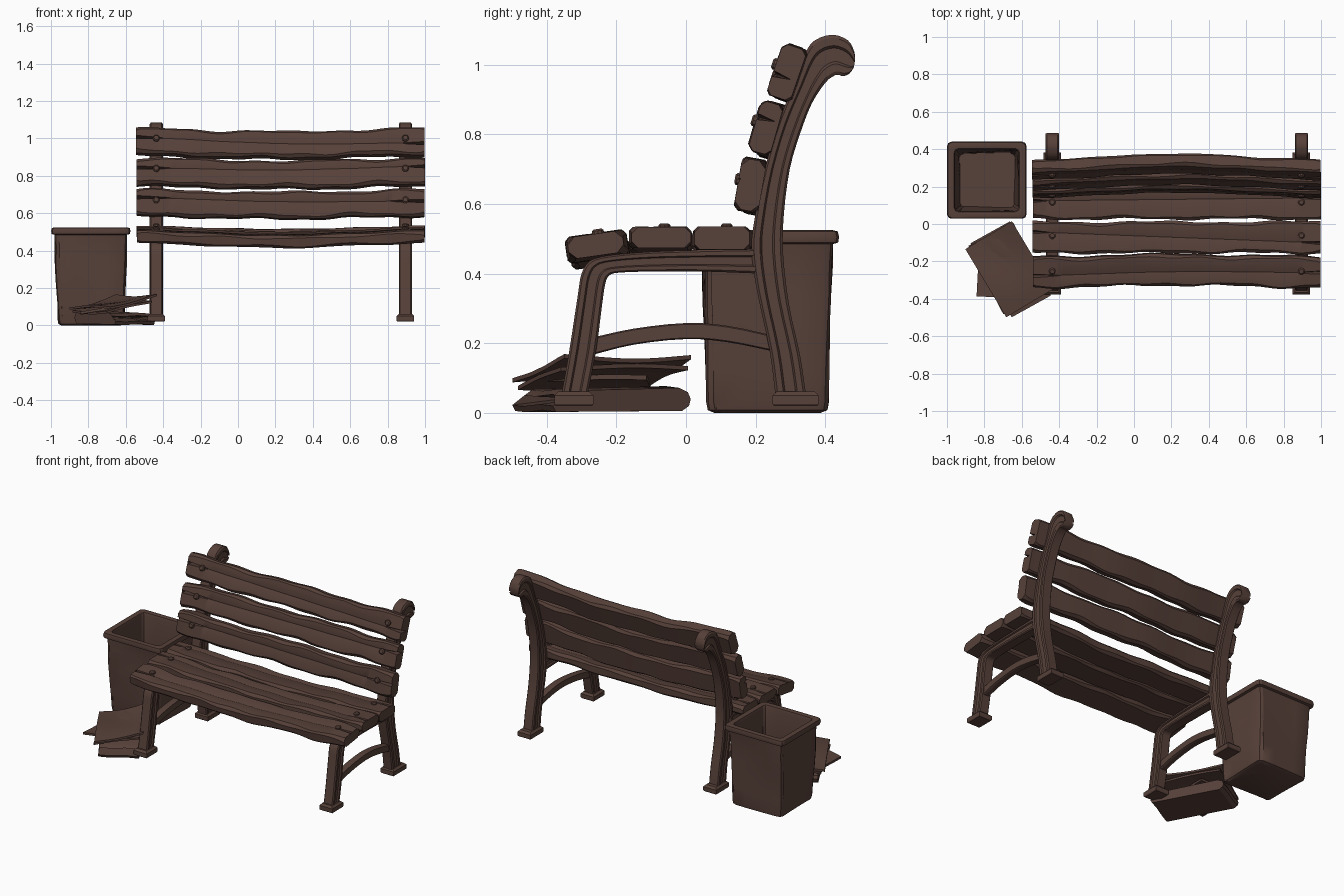
import bpy, bmesh, math, random
from mathutils import Vector

if "Cube" in bpy.data.objects:
    bpy.data.objects.remove(bpy.data.objects["Cube"])

random.seed(4)
brown = bpy.data.materials.new("dark brown")
brown.diffuse_color = (0.095, 0.052, 0.041, 1)
brown.use_nodes = True
brown.node_tree.nodes["Principled BSDF"].inputs["Base Color"].default_value = brown.diffuse_color


def loft(name, rings, angle=32):
    """Skin a list of equal-length closed rings and cap both ends."""
    bm = bmesh.new()
    vs = [[bm.verts.new(p) for p in r] for r in rings]
    n = len(rings[0])
    for a, b in zip(vs, vs[1:]):
        for i in range(n):
            bm.faces.new((a[i], a[(i + 1) % n], b[(i + 1) % n], b[i]))
    caps = [bm.faces.new(vs[0][::-1]), bm.faces.new(vs[-1])]
    bmesh.ops.triangulate(bm, faces=caps)
    bmesh.ops.recalc_face_normals(bm, faces=bm.faces)
    me = bpy.data.meshes.new(name)
    bm.to_mesh(me)
    bm.free()
    me.materials.append(brown)
    ob = bpy.data.objects.new(name, me)
    bpy.context.collection.objects.link(ob)
    bpy.ops.object.select_all(action='DESELECT')
    ob.select_set(True)
    bpy.context.view_layer.objects.active = ob
    bpy.ops.object.shade_smooth_by_angle(angle=math.radians(angle))
    return ob


def spline(pts, sub=3):
    """Catmull-Rom through points of any dimension."""
    p = [Vector(q) for q in pts]
    p = [2 * p[0] - p[1]] + p + [2 * p[-1] - p[-2]]
    out = []
    for a, b, c, d in zip(p, p[1:], p[2:], p[3:]):
        for k in range(sub):
            t = k / sub
            out.append(0.5 * (2 * b + (c - a) * t + (2 * a - 5 * b + 4 * c - d) * t * t
                              + (3 * b - a - 3 * c + d) * t ** 3))
    return out + [p[-2]]


def bar(name, x, h, stations, groove=0.008):
    """Cast iron bar: each station is (y, z, y, z) for its two edges; the sides are grooved."""
    side = [(0, h - .006), (.08, h), (.27, h), (.33, h - groove), (.67, h - groove),
            (.73, h), (.92, h), (1, h - .006)]
    sec = side + [(u, -w) for u, w in reversed(side)]
    rings = [[(x + w, s[0] + (s[2] - s[0]) * u, s[1] + (s[3] - s[1]) * u) for u, w in sec]
             for s in spline(stations)]
    return loft(name, rings)


def foot(name, x, y0, y1):
    rings = []
    for z, g in ((.02, .004), (.026, 0), (.05, 0), (.062, .012)):
        rings.append([(x + sx * (.047 - g), (y0 + g) if sy < 0 else (y1 - g), z)
                      for sx, sy in ((-1, -1), (1, -1), (1, 1), (-1, 1))])
    loft(name, rings)


# Iron end frames: scrolled back post, front leg with seat rail, arched stretcher, feet
back = [(.257, .05, .345, .05), (.24, .18, .327, .168), (.203, .355, .296, .31),
        (.188, .47, .279, .456), (.197, .557, .281, .57), (.226, .70, .298, .70),
        (.269, .845, .327, .80), (.318, .96, .361, .888), (.344, 1.035, .40, .948),
        (.37, 1.07, .425, .968), (.42, 1.086, .437, .971), (.465, 1.07, .452, .967),
        (.484, 1.035, .470, .975), (.485, 1.01, .482, .992)]
leg = [(-.358, .05, -.283, .05), (-.335, .18, -.258, .18), (-.312, .33, -.241, .31),
       (-.30, .40, -.232, .37), (-.275, .437, -.22, .395), (-.22, .452, -.19, .403),
       (-.1, .463, -.1, .406), (.05, .468, .05, .406), (.215, .472, .215, .40)]
brace = [(-.275, .215, -.275, .165), (-.15, .242, -.15, .196), (0, .258, 0, .212),
         (.12, .25, .12, .203), (.26, .22, .26, .175)]
for tag, x in (("left", -.437), ("right", .895)):
    bar(tag + "_back_post", x, .035, back)
    bar(tag + "_front_leg", x, .034, leg)
    bar(tag + "_stretcher", x, .022, brace, 0)
    foot(tag + "_front_foot", x, -.378, -.266)
    foot(tag + "_back_foot", x, .249, .381)


def plank(name, cy, cz, ang, w, t, bow_y, bow_z):
    """Worn board along x, bowed in the middle, with a split running in from each end."""
    a = math.radians(ang)
    wd, nd = (math.cos(a), math.sin(a)), (-math.sin(a), math.cos(a))
    ph = [random.uniform(0, 6.28) for _ in range(8)]
    split = [random.uniform(-.22, .22) for _ in range(2)]
    long = [random.uniform(.07, .2) for _ in range(2)]
    rings, n = [], 44
    for i in range(n + 1):
        s = i / n
        s = s + .06 * math.sin(2 * math.pi * s) * -1       # denser near the ends
        x = -.543 + 1.541 * s
        bow = math.sin(math.pi * s) ** 1.5
        e = 0 if s < .5 else 1
        d = min(s, 1 - s) * 1.54
        deep = max(0, 1 - d / long[e]) * t * .75 + .0015
        gap = .003 + .006 * max(0, 1 - d / long[e])
        g = (split[0] * (1 - s) + split[1] * s) * w
        c = .013 + .004 * math.sin(23 * s + ph[0])
        if i in (0, n):
            c += .005
        lo = -w / 2 + .005 * math.sin(17 * s + ph[1]) + .003 * math.sin(41 * s + ph[2])
        hi = w / 2 + .005 * math.sin(14 * s + ph[3]) + .003 * math.sin(37 * s + ph[4])
        top = t / 2 + .002 * math.sin(29 * s + ph[5])
        bot = -t / 2 + .003 * math.sin(19 * s + ph[6])
        sec = [(lo, bot + c), (lo, top - c), (lo + c, top), (g - gap, top), (g, top - deep),
               (g + gap, top), (hi - c, top), (hi, top - c), (hi, bot + c), (hi - c, bot),
               (lo + c, bot)]
        if i in (0, n):
            x += random.uniform(-.002, .002)
        rings.append([(x, cy + bow_y * bow + u * wd[0] + v * nd[0],
                       cz + bow_z * bow + u * wd[1] + v * nd[1]) for u, v in sec])
    loft(name, rings, 28)
    # Bolt heads over each frame
    for k, bx in enumerate((-.437, .895)):
        bolt = []
        for r, v in ((.018, t / 2 - .01), (.018, t / 2 + .006), (.012, t / 2 + .011)):
            bolt.append([(bx + r * math.cos(q * math.pi / 5),
                          cy + wd[0] * (r * math.sin(q * math.pi / 5) + .01) + nd[0] * v,
                          cz + wd[1] * (r * math.sin(q * math.pi / 5) + .01) + nd[1] * v)
                         for q in range(10)])
        loft(f"{name}_bolt_{k + 1}", bolt)


# Back slats and seat slats
plank("back_slat_top", .289, .980, 71, .145, .072, .033, -.018)
plank("back_slat_middle", .230, .820, 74, .148, .070, .03, -.016)
plank("back_slat_bottom", .184, .655, 80, .142, .070, .028, -.014)
plank("seat_slat_front", -.258, .483, 8, .165, .066, .014, -.026)
plank("seat_slat_middle", -.072, .502, 0, .168, .062, .0, -.018)
plank("seat_slat_back", .107, .502, 0, .162, .062, .0, -.016)

# Open square bin: outside wall, rolled rim, inside wall, floor
wall = [(.155, 0), (.170, .008), (.174, .03), (.176, .12), (.180, .22), (.185, .32),
        (.187, .42), (.191, .485), (.206, .489), (.209, .505), (.205, .521), (.19, .525),
        (.172, .521), (.167, .505), (.165, .35), (.155, .18), (.145, .045)]
rings = []
for h, z in wall:
    ring = []
    for k in range(4):
        ca, sa = round(math.cos(k * math.pi / 2)), round(math.sin(k * math.pi / 2))
        r = .022
        for u, v in ((h, -h + r), (h, -h * .45), (h, 0), (h, h * .45), (h, h - r),
                     (h - r * .3, h - r * .3), (h - r, h)):
            dent = .005 * math.sin(9 * z + 8 * v + 2 * k) * (0 < z < .485)
            u += dent
            ring.append((-.787 + (u * ca - v * sa) * 1.015, .234 + (u * sa + v * ca) * .985, z))
    rings.append(ring)
loft("bin", rings, 40)


# Heap of old newspapers beside the bench
def place(cx, cy, rot, u, v, z):
    c, s = math.cos(math.radians(rot)), math.sin(math.radians(rot))
    return (cx + u * c - v * s, cy + u * s + v * c, z)


def sheet(name, cx, cy, rot, w, l, z, tilt, thick, wave):
    rings, n = [], 10
    for j in range(n + 1):
        v = l * (j / n - .5)
        up, down = [], []
        for i in range(9):
            u = w * (i / 8 - .5)
            zz = z + tilt * u / w + wave * math.sin(11 * v + 9 * u) + wave * math.cos(16 * u)
            up.append(place(cx, cy, rot, u, v, zz + thick / 2))
            down.append(place(cx, cy, rot, u, v, zz - thick / 2))
        rings.append(up + down[::-1])
    loft(name, rings)


fold = [(-.225, .005), (.19, .008), (.212, .022), (.218, .042), (.208, .062), (.18, .074),
        (-.17, .066), (-.195, .05), (-.1, .046), (.12, .044), (-.1, .037), (-.235, .022)]
loft("folded_newspaper", [[place(-.672, -.24, 29, u, v, z + .003 * math.sin(30 * u))
                           for v, z in fold] for u in (-.11, -.05, 0, .05, .13)])
sheet("loose_newspaper_low", -.722, -.25, -3, .225, .285, .085, .03, .014, .004)
sheet("loose_newspaper_middle", -.672, -.238, 27, .27, .41, .103, .06, .012, .005)
sheet("loose_newspaper_top", -.668, -.242, 31, .29, .425, .122, .06, .012, -.007)
